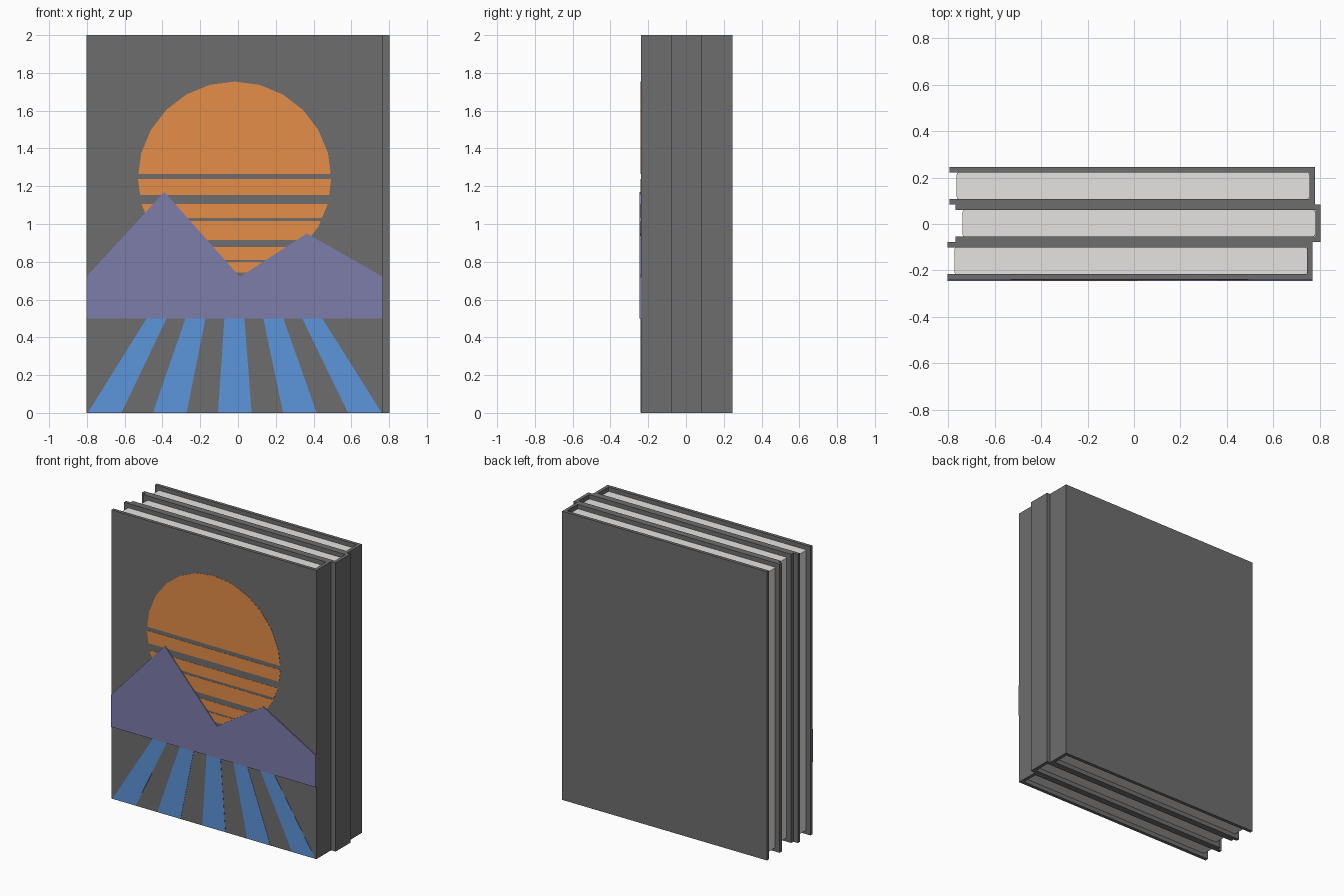
import bpy, bmesh, math
from mathutils import Vector

if "Cube" in bpy.data.objects:
    bpy.data.objects.remove(bpy.data.objects["Cube"])


def material(name, rgb):
    m = bpy.data.materials.new(name)
    m.diffuse_color = (*rgb, 1)
    m.use_nodes = True
    m.node_tree.nodes["Principled BSDF"].inputs["Base Color"].default_value = m.diffuse_color
    return m


COVER = material("dark grey cover", (0.155, 0.155, 0.155))
PAPER = material("paper white", (0.78, 0.77, 0.755))
ORANGE = material("sunset orange", (0.78, 0.27, 0.065))
PURPLE = material("mountain purple", (0.205, 0.205, 0.41))
BLUE = material("road blue", (0.107, 0.30, 0.70))


def make_object(name, bm, mat):
    bmesh.ops.recalc_face_normals(bm, faces=bm.faces[:])
    mesh = bpy.data.meshes.new(name)
    bm.to_mesh(mesh)
    bm.free()
    mesh.materials.append(mat)
    obj = bpy.data.objects.new(name, mesh)
    bpy.context.collection.objects.link(obj)
    return obj


def extrude_outline(bm, points, direction):
    """Solid from a flat outline pushed along a direction."""
    face = bm.faces.new([bm.verts.new(p) for p in points])
    ext = bmesh.ops.extrude_face_region(bm, geom=[face], use_keep_orig=True)
    moved = [v for v in ext["geom"] if isinstance(v, bmesh.types.BMVert)]
    bmesh.ops.translate(bm, verts=moved, vec=Vector(direction))


LENGTH, DEPTH, HEIGHT = 1.571, 0.1615, 2.0
BOARD, INSET = 0.023, 0.03
FRONT = -0.239


def book(label, x0, y0):
    x1, y1 = x0 + LENGTH, y0 + DEPTH
    # wrap-around cover: two boards joined by the spine on the right
    bm = bmesh.new()
    outline = [(x0, y0), (x1, y0), (x1, y1), (x0, y1), (x0, y1 - BOARD),
               (x1 - BOARD, y1 - BOARD), (x1 - BOARD, y0 + BOARD), (x0, y0 + BOARD)]
    extrude_outline(bm, [(x, y, 0) for x, y in outline], (0, 0, HEIGHT))
    make_object(label + "_book_cover", bm, COVER)
    # page block, set back from the cover edges, with softened upright corners
    bm = bmesh.new()
    a, b, c, d = x0 + INSET, x1 - BOARD, y0 + BOARD, y1 - BOARD
    extrude_outline(bm, [(x, y, INSET) for x, y in ((a, c), (b, c), (b, d), (a, d))],
                    (0, 0, HEIGHT - 2 * INSET))
    upright = [e for e in bm.edges
               if abs(e.verts[0].co.z - e.verts[1].co.z) > 1]
    bmesh.ops.bevel(bm, geom=upright, offset=0.01, segments=2, profile=0.5,
                    affect='EDGES')
    make_object(label + "_book_pages", bm, PAPER)


for i, (label, x0) in enumerate((("front", -0.803), ("middle", -0.768), ("back", -0.793))):
    book(label, x0, FRONT + i * DEPTH)


def plate(name, outlines, thickness, mat):
    """Thin picture piece lying on the front cover, outlines in (x, z)."""
    bm = bmesh.new()
    for pts in outlines:
        extrude_outline(bm, [(x, FRONT, z) for x, z in pts], (0, -thickness, 0))
    return make_object(name, bm, mat)


# striped sun: a 24-sided disc sliced into horizontal bands
SUN_X, SUN_Z, SUN_R, SIDES = -0.018, 1.242, 0.512, 24
bands = [(1.265, 1.80), (1.153, 1.238), (1.106, 1.032), (1.016, 0.915),
         (0.878, 0.81), (0.80, 0.743)]
sun = bmesh.new()
for band in bands:
    low, high = min(band), max(band)
    part = bmesh.new()
    part.faces.new([part.verts.new((SUN_X + SUN_R * math.sin(k * math.tau / SIDES), FRONT,
                                    SUN_Z + SUN_R * math.cos(k * math.tau / SIDES)))
                    for k in range(SIDES)])
    for z, up in ((low, -1), (high, 1)):
        bmesh.ops.bisect_plane(part, geom=part.verts[:] + part.edges[:] + part.faces[:],
                               plane_co=(0, 0, z), plane_no=(0, 0, up), clear_outer=True)
    part.faces.ensure_lookup_table()
    extrude_outline(sun, [v.co.copy() for v in part.faces[0].verts], (0, -0.0015, 0))
    part.free()
make_object("striped_sun", sun, ORANGE)

# mountain range crossing the cover
plate("mountains", [[(-0.803, 0.5), (0.768, 0.5), (0.768, 0.72), (0.365, 0.95),
                     (0.01, 0.72), (-0.39, 1.17), (-0.803, 0.72)]], 0.007, PURPLE)

# five stripes spreading towards the bottom edge
stripes = []
for k in range(-2, 3):
    top, bottom = -0.019 + 0.206 * k, -0.017 + 0.344 * k
    stripes.append([(bottom - 0.089, 0.002), (bottom + 0.089, 0.002),
                    (top + 0.053, 0.5), (top - 0.053, 0.5)])
plate("foreground_stripes", stripes, 0.0015, BLUE)
